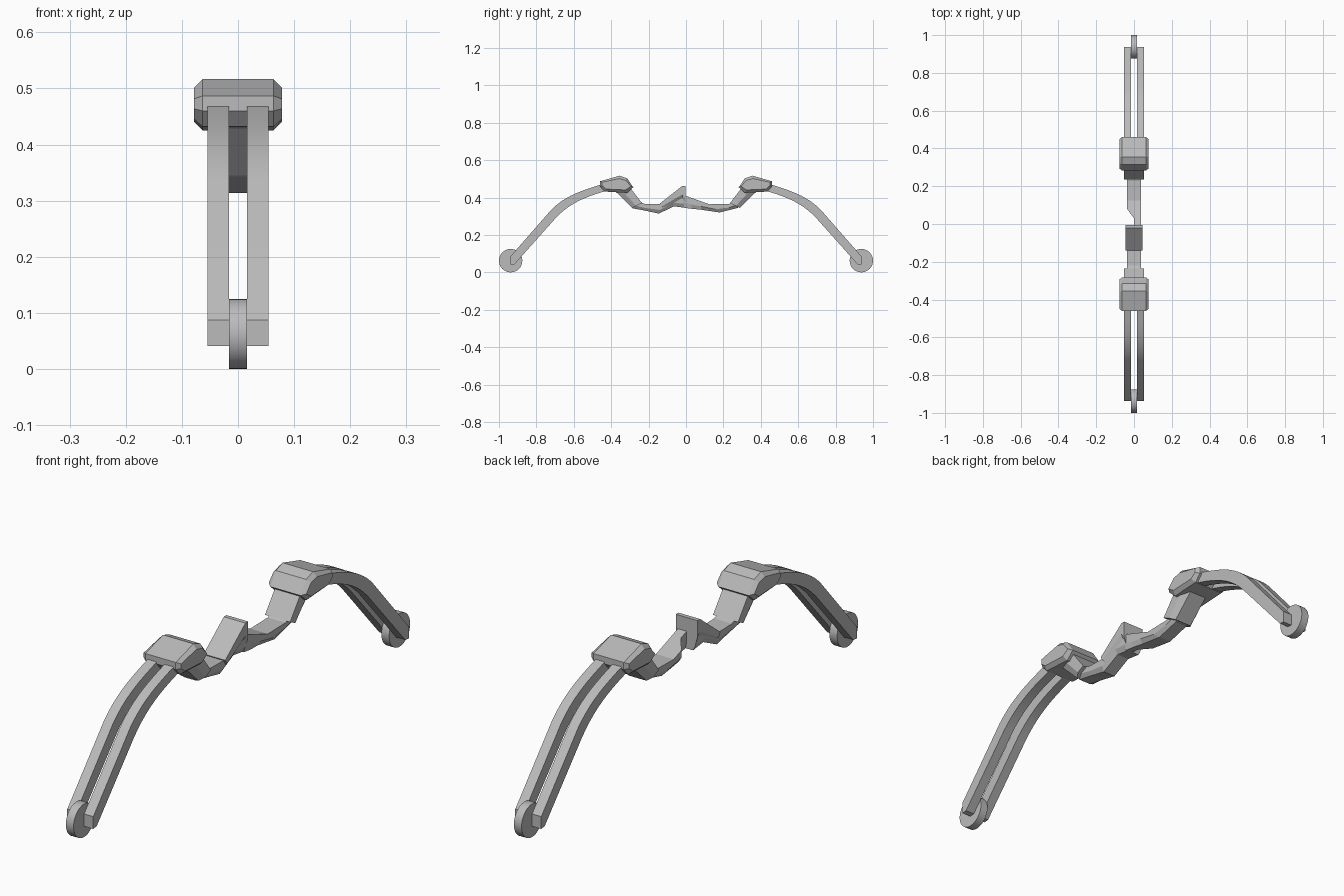
import bpy, bmesh, math
from mathutils import Vector

cube = bpy.data.objects.get("Cube")
if cube:
    bpy.data.objects.remove(cube)

grey = bpy.data.materials.new("grey")
grey.use_nodes = True
grey.diffuse_color = (0.5, 0.5, 0.5, 1)
grey.node_tree.nodes["Principled BSDF"].inputs["Base Color"].default_value = (0.5, 0.5, 0.5, 1)


def loft(name, rings, smooth=None):
    """Skin a row of equal-length closed rings and cap both ends."""
    bm = bmesh.new()
    rows = [[bm.verts.new(p) for p in ring] for ring in rings]
    for a, b in zip(rows, rows[1:]):
        for i in range(len(a)):
            j = (i + 1) % len(a)
            bm.faces.new((a[i], a[j], b[j], b[i]))
    bm.faces.new(rows[0])
    bm.faces.new(rows[-1])
    bmesh.ops.recalc_face_normals(bm, faces=bm.faces)
    mesh = bpy.data.meshes.new(name)
    bm.to_mesh(mesh)
    bm.free()
    obj = bpy.data.objects.new(name, mesh)
    bpy.context.collection.objects.link(obj)
    mesh.materials.append(grey)
    if smooth:
        bpy.ops.object.select_all(action='DESELECT')
        obj.select_set(True)
        bpy.context.view_layer.objects.active = obj
        bpy.ops.object.shade_smooth_by_angle(angle=math.radians(smooth))
    return obj


def slab(profile, x):
    return [(x, y, z) for y, z in profile]


def section(top, bottom, left, right):
    """Cross-section with a flat top, straight sides and a chamfered underside."""
    t, b = Vector(top), Vector(bottom)
    m = t.lerp(b, 0.6)
    c = 0.3 * (right - left) / 2
    flat = [(left, t), (right, t), (right, m), (right - c, b), (left + c, b), (left, m)]
    return [(x, p.x, p.y) for x, p in flat]


def curve(a, b, c, d, steps):
    """Points along a cubic curve."""
    a, b, c, d = map(Vector, (a, b, c, d))
    pts = []
    for i in range(steps + 1):
        t = i / steps
        s = 1 - t
        pts.append(a * s**3 + b * 3 * s * s * t + c * 3 * s * t * t + d * t**3)
    return pts


# Parts that repeat on the front and back halves
pod = [(0.46, 0.46), (0.46, 0.487), (0.355, 0.517), (0.315, 0.503),
       (0.282, 0.455), (0.315, 0.425), (0.435, 0.432)]
centre = (0.375, 0.471)
pod_inset = [(centre[0] + (y - centre[0]) * 0.87, centre[1] + (z - centre[1]) * 0.66) for y, z in pod]
outer = curve((0.72, 0.335), (0.64, 0.415), (0.55, 0.44), (0.42, 0.48), 10)
inner = curve((0.695, 0.292), (0.62, 0.37), (0.54, 0.405), (0.41, 0.44), 10)
limb_outer = [Vector((0.937, 0.087))] + outer
limb_inner = [Vector((0.917, 0.043))] + inner

for side, s in (("front", -1), ("back", 1)):
    flip = lambda pts: [(s * y, z) for y, z in pts]

    # String wheel
    disc = [(s * 0.9375 + 0.0625 * math.cos(a), 0.0625 + 0.0625 * math.sin(a))
            for a in (math.tau * i / 32 for i in range(32))]
    loft(side + "_wheel", [slab(disc, -0.016), slab(disc, 0.016)], 30)

    # Twin limb bars
    for label, m in (("right", -1), ("left", 1)):
        rings = []
        tip = [((0.937, 0.087), (0.937, 0.041))]
        for o, i in tip + list(zip(limb_outer, limb_inner)):
            rings.append([(m * 0.016, s * o[0], o[1]), (m * 0.054, s * o[0], o[1]),
                          (m * 0.054, s * i[0], i[1]), (m * 0.016, s * i[0], i[1])])
        # the tip shares its outer edge, so the first ring starts a hair further out
        rings[0] = [(x, y + s * 0.001, z) for x, y, z in rings[0]]
        loft(f"{side}_{label}_limb", rings, 30)

    # Limb pocket
    loft(side + "_limb_pocket", [slab(flip(pod_inset), -0.078), slab(flip(pod), -0.063),
                                 slab(flip(pod), 0.063), slab(flip(pod_inset), 0.078)])

    # Sloping neck below the pocket
    neck = [((0.30, 0.455), (0.38, 0.435)), ((0.235, 0.37), (0.287, 0.345))]
    loft(side + "_neck", [section((s * t[0], t[1]), (s * b[0], b[1]), -0.052, 0.052)
                          for t, b in neck])

# Lower riser arm
loft("front_riser_arm", [
    section((-0.27, 0.385), (-0.288, 0.343), -0.037, 0.037),
    section((-0.22, 0.366), (-0.22, 0.33), -0.037, 0.037),
    section((-0.135, 0.364), (-0.145, 0.314), -0.037, 0.037),
    section((-0.07, 0.40), (-0.065, 0.353), -0.037, 0.037),
    section((-0.005, 0.40), (-0.005, 0.345), -0.037, 0.037)])

# Raised grip
loft("grip", [
    section((-0.14, 0.368), (-0.125, 0.34), -0.045, 0.045),
    section((-0.02, 0.462), (-0.02, 0.385), -0.045, 0.045),
    section((-0.004, 0.462), (-0.004, 0.355), -0.045, 0.045)])

# Upper riser arm, cut away on one side beside the grip
loft("back_riser_arm", [
    section((-0.01, 0.412), (-0.01, 0.345), 0.0, 0.037),
    section((0.03, 0.398), (0.03, 0.34), 0.0, 0.037),
    section((0.08, 0.38), (0.08, 0.335), -0.037, 0.037),
    section((0.125, 0.364), (0.18, 0.32), -0.037, 0.037),
    section((0.23, 0.366), (0.23, 0.333), -0.037, 0.037),
    section((0.27, 0.385), (0.278, 0.345), -0.037, 0.037)])
